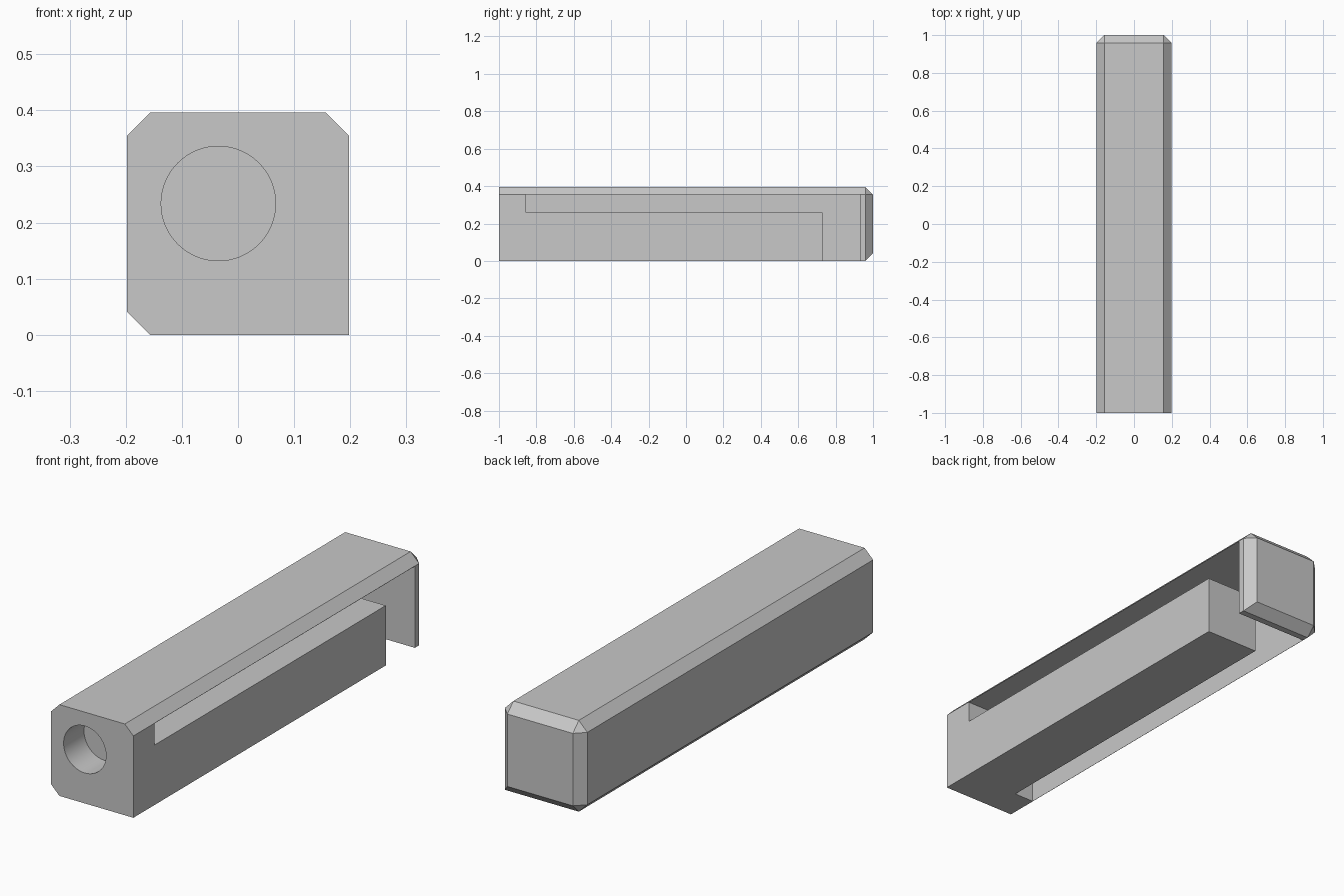
import bpy
import bmesh
import math
from mathutils import Matrix, Vector

default = bpy.data.objects.get("Cube")
if default:
    bpy.data.objects.remove(default, do_unlink=True)

HALF, HEIGHT, CHAMFER = 0.198, 0.396, 0.041
SLOT_START, BLOCK_END, BACK_WALL = -0.855, 0.73, 0.93

grey = bpy.data.materials.new("plain grey")
grey.use_nodes = True
grey.diffuse_color = (0.58, 0.58, 0.58, 1)
grey.node_tree.nodes["Principled BSDF"].inputs["Base Color"].default_value = (0.58, 0.58, 0.58, 1)


def make_object(name, bm):
    bmesh.ops.recalc_face_normals(bm, faces=bm.faces)
    mesh = bpy.data.meshes.new(name)
    bm.to_mesh(mesh)
    bm.free()
    mesh.materials.append(grey)
    obj = bpy.data.objects.new(name, mesh)
    bpy.context.collection.objects.link(obj)
    return obj


def box_mesh(low, high):
    low, high = Vector(low), Vector(high)
    bm = bmesh.new()
    bmesh.ops.create_cube(bm, size=1)
    bmesh.ops.scale(bm, vec=high - low, verts=bm.verts)
    bmesh.ops.translate(bm, vec=(low + high) / 2, verts=bm.verts)
    return bm


# Outer body: back rim and three of the four long edges are chamfered
bm = box_mesh((-HALF, -1, 0), (HALF, 1, HEIGHT))
edges = []
for e in bm.edges:
    a, b = (v.co for v in e.verts)
    mid = (a + b) / 2
    back_rim = mid.y > 0.9
    long_edge = abs(a.y - b.y) > 1
    sharp_corner = mid.x > 0 and mid.z < 0.1
    if back_rim or (long_edge and not sharp_corner):
        edges.append(e)
bmesh.ops.bevel(bm, geom=edges, offset=CHAMFER, offset_type='OFFSET',
                segments=1, profile=0.5, affect='EDGES')
body = make_object("slotted_body", bm)

# Slots above and beside the inner block, and the open bay behind it
inner_x, roof_z = -HALF + CHAMFER + 0.001, HEIGHT - CHAMFER - 0.001
block_x, block_z = -0.06, 0.26
cutters = [
    make_object("top_slot_cutter", box_mesh(
        (inner_x, SLOT_START, block_z), (0.3, BACK_WALL, roof_z))),
    make_object("side_slot_cutter", box_mesh(
        (inner_x, SLOT_START, -0.1), (block_x, BACK_WALL, roof_z))),
    make_object("rear_bay_cutter", box_mesh(
        (inner_x, BLOCK_END, -0.1), (0.3, BACK_WALL, roof_z))),
]

# Blind round hole in the front
bm = bmesh.new()
bmesh.ops.create_cone(bm, cap_ends=True, segments=64, radius1=0.102, radius2=0.102, depth=0.28,
                      matrix=Matrix.Translation((-0.035, -1, 0.234)) @ Matrix.Rotation(math.pi / 2, 4, 'X'))
cutters.append(make_object("front_hole_cutter", bm))

# Cut the body and discard the cutters
bpy.ops.object.select_all(action='DESELECT')
bpy.context.view_layer.objects.active = body
body.select_set(True)
for cutter in cutters:
    cutter.hide_render = True
    mod = body.modifiers.new(cutter.name, 'BOOLEAN')
    mod.operation = 'DIFFERENCE'
    mod.solver = 'EXACT'
    mod.object = cutter
    bpy.ops.object.modifier_apply(modifier=mod.name)
    bpy.data.objects.remove(cutter, do_unlink=True)

bpy.ops.object.shade_smooth_by_angle(angle=math.radians(30))
